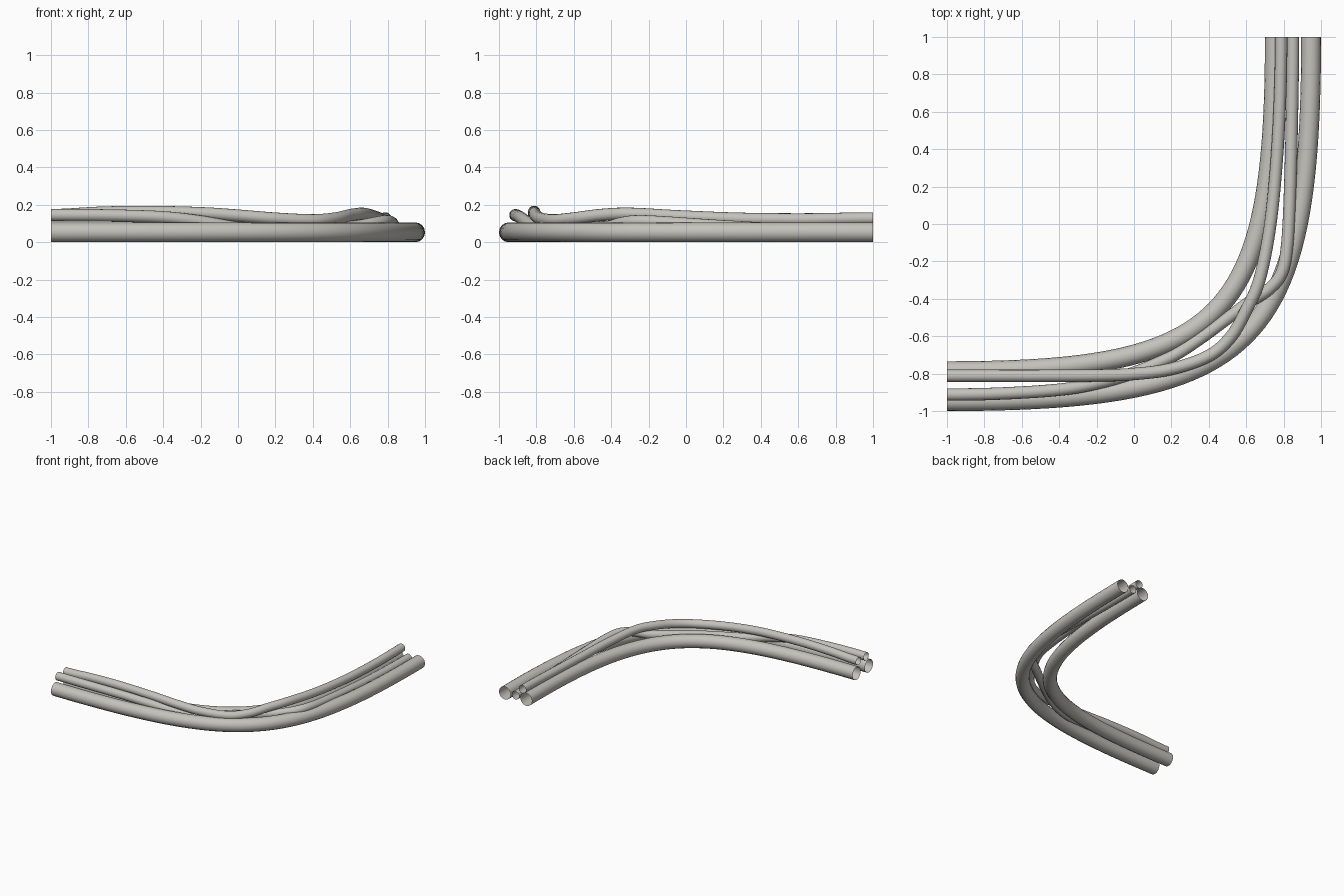
import bpy
from mathutils import Vector
from mathutils.geometry import interpolate_bezier

if "Cube" in bpy.data.objects:
    bpy.data.objects.remove(bpy.data.objects["Cube"])

grey = bpy.data.materials.new("cable_grey")
grey.diffuse_color = (0.55, 0.54, 0.50, 1)
grey.use_nodes = True
grey.node_tree.nodes["Principled BSDF"].inputs["Base Color"].default_value = grey.diffuse_color


def tube(name, points, radius):
    """Sweep an open-ended round tube along a path."""
    cu = bpy.data.curves.new(name + "_path", 'CURVE')
    cu.dimensions = '3D'
    cu.bevel_depth = radius
    cu.bevel_resolution = 6
    cu.use_fill_caps = False
    sp = cu.splines.new('POLY')
    sp.points.add(len(points) - 1)
    for p, co in zip(sp.points, points):
        p.co = (*co, 1)
    helper = bpy.data.objects.new(name + "_path", cu)
    bpy.context.collection.objects.link(helper)
    dg = bpy.context.evaluated_depsgraph_get()
    me = bpy.data.meshes.new_from_object(helper.evaluated_get(dg))
    bpy.data.objects.remove(helper)
    ob = bpy.data.objects.new(name, me)
    bpy.context.collection.objects.link(ob)
    me.materials.clear()
    me.materials.append(grey)
    for f in me.polygons:
        f.use_smooth = True
        f.material_index = 0


def bend(y0, x1, z, k=0.85):
    """Quarter bend from the left end to the back end."""
    a, b = Vector((-1, y0, z)), Vector((x1, 1, z))
    corner = Vector((x1, y0, z))
    return interpolate_bezier(a, a.lerp(corner, k), b.lerp(corner, k), b, 49)


def smooth_path(pts, steps=6):
    """Catmull-Rom path, leaving along x and arriving along y."""
    p = [Vector(q) for q in pts]
    p = [p[1] - Vector((0.6, 0, 0))] + p + [p[-2] + Vector((0, 0.8, 0))]
    out = []
    for a, b, c, d in zip(p, p[1:], p[2:], p[3:]):
        for i in range(steps):
            t = i / steps
            out.append(0.5 * (2 * b + (c - a) * t + (2 * a - 5 * b + 4 * c - d) * t * t
                              + (3 * b - a - 3 * c + d) * t ** 3))
    return out + [p[-2]]


# thick cables lying on the floor
tube("outer_thick_cable", bend(-0.947, 0.947, 0.053), 0.053)
tube("inner_thick_cable", bend(-0.787, 0.753, 0.053), 0.053)

# thin cable that drops between the thick ones and crosses to the outside
tube("lower_thin_cable", smooth_path([
    (-1, -.912, .145), (-.7, -.906, .143), (-.4, -.886, .133), (-.2, -.852, .11),
    (0, -.795, .077), (.2, -.71, .07), (.35, -.615, .075), (.5, -.505, .078),
    (.62, -.415, .082), (.72, -.35, .10), (.79, -.26, .112), (.82, -.1, .105),
    (.835, .2, .085), (.845, .6, .065), (.85, 1, .06)]), 0.033)

# thin cable that rides on top
tube("upper_thin_cable", smooth_path([
    (-1, -.812, .145), (-.75, -.812, .157), (-.5, -.812, .162), (-.2, -.81, .155),
    (0, -.802, .142), (.2, -.775, .126), (.4, -.705, .117), (.52, -.6, .127),
    (.6, -.46, .145), (.67, -.3, .152), (.725, -.03, .138), (.76, .3, .125),
    (.78, .65, .122), (.787, 1, .127)]), 0.033)
